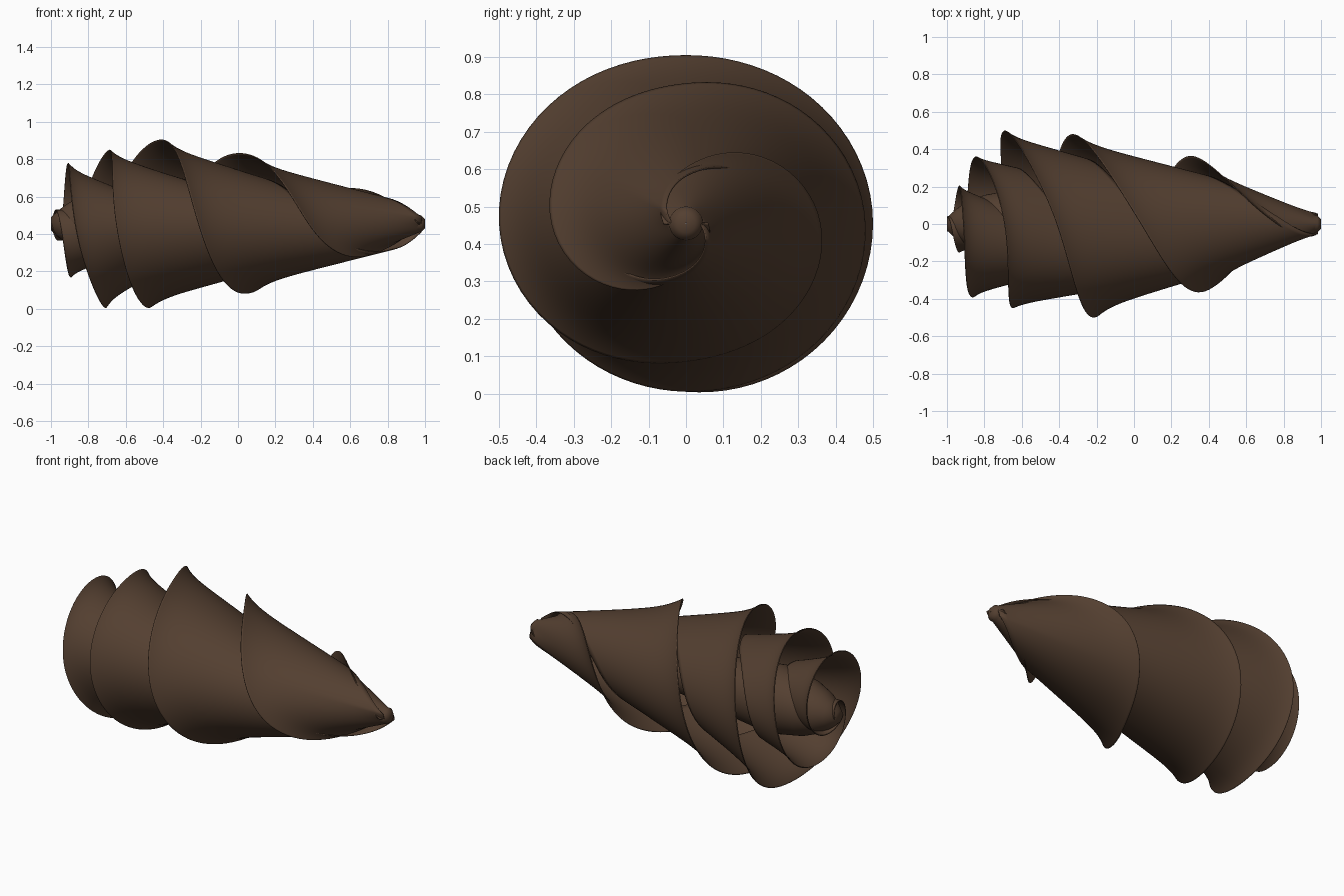
import bpy, bmesh, math

cube = bpy.data.objects.get("Cube")
if cube:
    bpy.data.objects.remove(cube, do_unlink=True)

AXIS_Z = 0.455
U_MIN, U_MAX = -2, 10
STEPS, ROWS = 20, 24

brown = bpy.data.materials.new("dark bark brown")
brown.use_nodes = True
COLOR = (0.088, 0.05, 0.03, 1)
brown.diffuse_color = COLOR
brown.node_tree.nodes["Principled BSDF"].inputs["Base Color"].default_value = COLOR

# Rim position and radius per quarter turn, for the two interleaved spirals
RIM_X = [
    [-1.0, -.98, -.95, -.90, -.85, -.69, -.65, -.48, -.32, .04, .38, .80, .97],
    [-1.0, -.98, -.94, -.91, -.87, -.71, -.69, -.41, -.21, .07, .33, .77, .97],
]
RIM_R = [
    [.04, .07, .13, .28, .36, .395, .45, .45, .48, .375, .36, .13, .06],
    [.04, .07, .19, .32, .39, .45, .50, .45, .50, .37, .36, .15, .06],
]
# Radius where each sheet tucks beneath the next rim
TUCK_R = [.05, .09, .12, .16, .30, .24, .35, .25, .26, .13, .04, .04, .03]


def sample(table, u):
    """Catmull-Rom lookup of a quarter-turn table."""
    t = min(max(u - U_MIN, 0), len(table) - 1)
    i = min(int(t), len(table) - 2)
    f = t - i
    a, b, c, d = (table[min(max(i + k, 0), len(table) - 1)] for k in (-1, 0, 1, 2))
    return b + f * ((c - a) + f * ((2 * a - 5 * b + 4 * c - d) + f * (3 * b - a - 3 * c + d))) / 2


def finish(name, bm):
    mesh = bpy.data.meshes.new(name)
    bm.to_mesh(mesh)
    bm.free()
    mesh.materials.append(brown)
    obj = bpy.data.objects.new(name, mesh)
    bpy.context.collection.objects.link(obj)
    bpy.ops.object.select_all(action="DESELECT")
    obj.select_set(True)
    bpy.context.view_layer.objects.active = obj
    bpy.ops.object.shade_smooth_by_angle(angle=math.radians(50))
    return obj


def skin(bm, rings):
    """Join neighbouring rows of vertices, facing away from the long axis."""
    for a, b in zip(rings, rings[1:]):
        for i in range(len(a) - 1):
            bm.faces.new((a[i], b[i], b[i + 1], a[i + 1]))
    bm.normal_update()
    total = 0
    for f in bm.faces:
        c = f.calc_center_median()
        total += f.normal.y * c.y + f.normal.z * (c.z - AXIS_Z)
    if total < 0:
        bmesh.ops.reverse_faces(bm, faces=bm.faces[:])


def spiral_sheet(name, k):
    bm = bmesh.new()
    rings = []
    side = 1 - 2 * k
    for n in range((U_MAX - U_MIN) * STEPS + 1):
        u = U_MIN + n / STEPS
        x0, r0 = sample(RIM_X[k], u), sample(RIM_R[k], u)
        x1 = max(x0 + 0.02, min(0.985, sample(RIM_X[1 - k], u + 2) + 0.06))
        r1 = min(sample(TUCK_R, u), r0)
        ang = u * math.pi / 2
        row = []
        for j in range(ROWS + 1):
            v = (j / ROWS) ** 1.4
            flare = 0.84 * (1 - v) + 0.16 * (1 - v) ** 9
            x, r = x0 + (x1 - x0) * v, r1 + (r0 - r1) * flare
            row.append(bm.verts.new((x, -side * r * math.cos(ang),
                                     AXIS_Z - side * r * math.sin(ang))))
        rings.append(row)
    skin(bm, rings)
    obj = finish(name, bm)
    mod = obj.modifiers.new("sheet_thickness", "SOLIDIFY")
    mod.thickness = 0.005
    mod.offset = -1


# Two spiral sheets wrapped round each other
spiral_sheet("spiral_sheet_a", 0)
spiral_sheet("spiral_sheet_b", 1)

# Spindle-shaped core along the axis
bm = bmesh.new()
rings = []
for x, r in [(-1, .001), (-1, .035), (-.95, .08), (-.9, .115), (-.8, .155), (-.6, .19),
             (0, .12), (.6, .07), (.98, .045), (1, .025), (1, .001)]:
    rings.append([bm.verts.new((x, r * math.cos(a * math.tau / 48), AXIS_Z + r * math.sin(a * math.tau / 48)))
                  for a in range(49)])
skin(bm, rings)
bmesh.ops.remove_doubles(bm, verts=bm.verts[:], dist=0.0003)
finish("core", bm)
